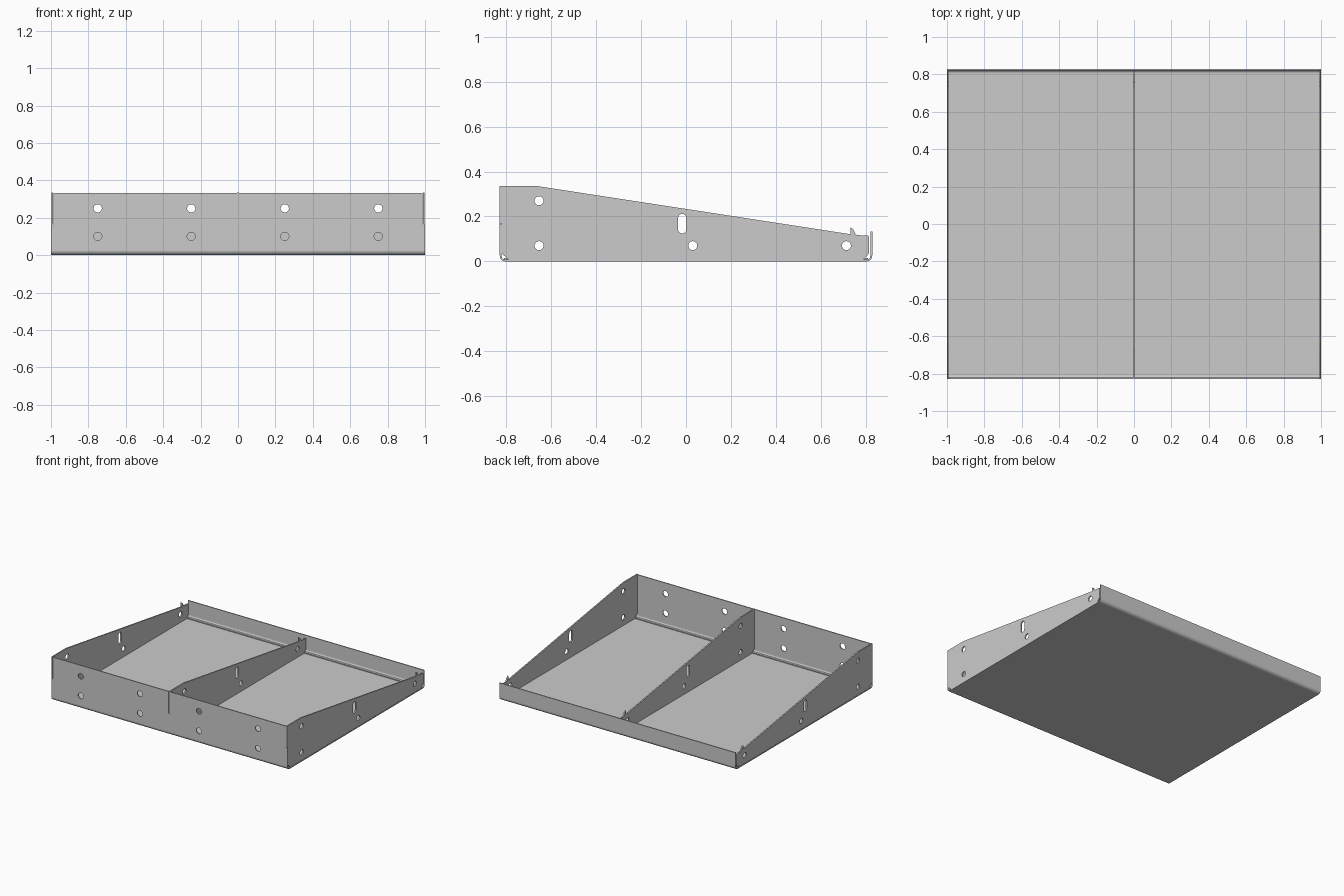
import bpy, bmesh
from math import sin, cos, pi, radians
from mathutils import Matrix

if "Cube" in bpy.data.objects:
    bpy.data.objects.remove(bpy.data.objects["Cube"])

T = 0.008      # sheet thickness
D = 0.83       # half depth
R = 0.026      # outer bend radius
H = 0.333      # height of the tall panel
SLOT_Z = 0.167 # bottom of the half-lap slots


def arc(cu, cv, r, a0, a1, n=8):
    return [(cu + r * cos(radians(a0 + (a1 - a0) * i / n)),
             cv + r * sin(radians(a0 + (a1 - a0) * i / n))) for i in range(n + 1)]


def circle(u, v, r=0.02):
    return arc(u, v, r, 0, 360 - 360 / 28, 27)


def slot(u, v, r, half):
    return arc(u, v + half, r, 0, 180, 12) + arc(u, v - half, r, 180, 360, 12)


def sheet(name, loops, thick, axes, offset):
    """Extrude a flat outline with holes; axes map (u, v, depth) to world."""
    cu = bpy.data.curves.new(name, 'CURVE')
    cu.dimensions, cu.fill_mode, cu.extrude = '2D', 'BOTH', thick / 2
    for pts in loops:
        sp = cu.splines.new('POLY')
        sp.points.add(len(pts) - 1)
        for p, (u, v) in zip(sp.points, pts):
            p.co = (u, v, 0, 1)
        sp.use_cyclic_u = True
    tmp = bpy.data.objects.new(name + "_outline", cu)
    bpy.context.collection.objects.link(tmp)
    dg = bpy.context.evaluated_depsgraph_get()
    me = bpy.data.meshes.new_from_object(tmp.evaluated_get(dg))
    bpy.data.objects.remove(tmp)
    me.transform(Matrix.Translation(offset) @ Matrix(axes).transposed().to_4x4())
    bm = bmesh.new()
    bm.from_mesh(me)
    bmesh.ops.remove_doubles(bm, verts=bm.verts, dist=1e-5)
    bmesh.ops.recalc_face_normals(bm, faces=bm.faces)
    for f in bm.faces:
        f.smooth = False
    bm.to_mesh(me)
    bm.free()
    me.name = name
    ob = bpy.data.objects.new(name, me)
    bpy.context.collection.objects.link(ob)
    return ob


YZ = ((0, 1, 0), (0, 0, 1), (1, 0, 0))
XZ = ((1, 0, 0), (0, 0, 1), (0, -1, 0))

# Floor with rounded bends at both ends and the low rear lip
c = D - R
tray = ([(-D, 0.035)] + arc(-c, R, R, 180, 270) + arc(c, R, R, 270, 360)
        + [(D, 0.133), (D - T, 0.133)] + arc(c, R, R - T, 360, 270)
        + arc(-c, R, R - T, 270, 180) + [(-D + T, 0.035)])
sheet("tray_floor", [tray], 2.0, YZ, (0, 0, 0))

# Tall front panel, notched for the plates, with two rows of holes
e, g = 0.986, 0.006
panel = [(-1, 0.035), (1, 0.035), (1, SLOT_Z), (e, SLOT_Z), (e, H),
         (g, H), (g, SLOT_Z), (-g, SLOT_Z), (-g, H),
         (-e, H), (-e, SLOT_Z), (-1, SLOT_Z)]
holes = [circle(x, z, 0.022) for x in (-0.75, -0.25, 0.25, 0.75) for z in (0.10, 0.25)]
sheet("front_panel", [panel] + holes, T, XZ, (0, -D + T / 2, 0))

# Tapered plates: left, middle, right, each with bolt holes, a slot and a hook
plate = ([(-0.79, T), (0.79, T), (0.815, 0.035)]
         + arc(0.807, 0.107, 0.008, 0, 90, 4)
         + [(0.76, 0.117), (0.752, 0.128), (0.745, 0.143), (0.733, 0.152),
            (0.733, 0.121), (-0.66, 0.335), (-D, 0.335),
            (-D, SLOT_Z + 0.002), (-D + T, SLOT_Z + 0.002), (-D + T, 0.035)])
cuts = [circle(y, z) for y, z in ((-0.655, 0.27), (-0.655, 0.07), (0.03, 0.07), (0.715, 0.07))]
cuts.append(slot(-0.017, 0.168, 0.018, 0.026))
for name, x in (("left_plate", -0.993), ("middle_plate", 0), ("right_plate", 0.993)):
    sheet(name, [plate] + cuts, 0.01, YZ, (x, 0, 0))

# Narrow raised strips along the floor beside each bend
for name, s in (("front_strip", -1), ("rear_strip", 1)):
    strip = [(s * 0.793, T), (s * 0.811, T), (s * 0.811, T + 0.007), (s * 0.793, T + 0.007)]
    sheet(name, [strip], 1.97, YZ, (0, 0, 0))
